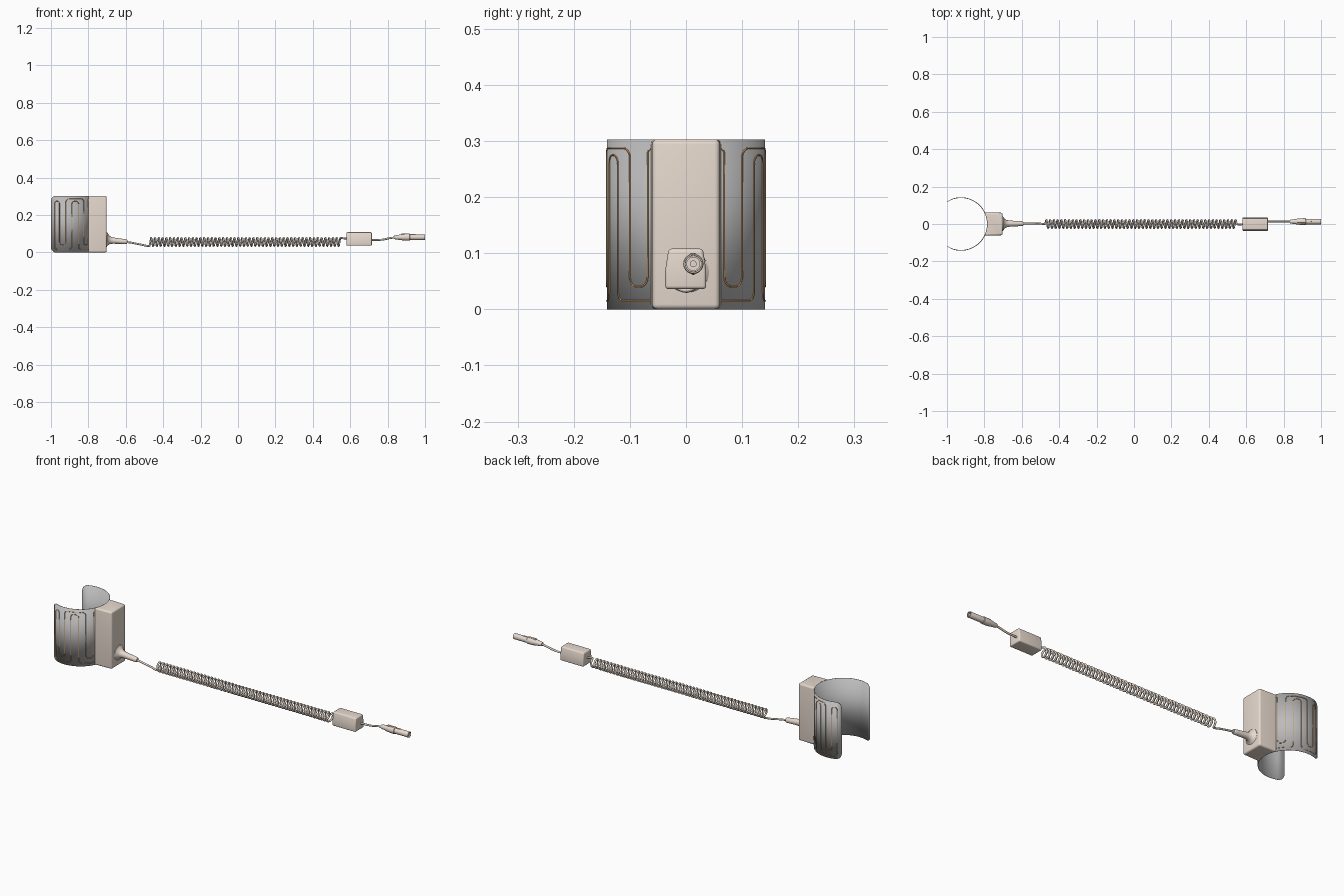
import bpy, bmesh
from math import sin, cos, pi, radians, sqrt, asin
from mathutils import Vector

if "Cube" in bpy.data.objects:
    bpy.data.objects.remove(bpy.data.objects["Cube"])

CX, R, H = -0.925, 0.140, 0.303      # cuff centre, radius, height


def material(name, rgb):
    m = bpy.data.materials.new(name)
    m.diffuse_color = (*rgb, 1)
    m.use_nodes = True
    m.node_tree.nodes["Principled BSDF"].inputs["Base Color"].default_value = m.diffuse_color
    return m


beige = material("beige_plastic", (0.80, 0.70, 0.62))
grey = material("grey_sheet", (0.50, 0.50, 0.51))
copper = material("copper_trace", (0.62, 0.30, 0.09))


def finish(ob, mat, angle=35):
    ob.data.materials.append(mat)
    bpy.ops.object.select_all(action='DESELECT')
    ob.select_set(True)
    bpy.context.view_layer.objects.active = ob
    if ob.type == 'CURVE':
        bpy.ops.object.convert(target='MESH')
        ob = bpy.context.object
    bpy.ops.object.shade_smooth_by_angle(angle=radians(angle))
    return ob


def from_bmesh(name, bm, mat):
    bmesh.ops.recalc_face_normals(bm, faces=bm.faces)
    me = bpy.data.meshes.new(name)
    bm.to_mesh(me)
    bm.free()
    ob = bpy.data.objects.new(name, me)
    bpy.context.collection.objects.link(ob)
    return finish(ob, mat)


def prism(name, outline, extrude, mat, bevel, keep=lambda e: True):
    """Extrude a closed outline, then round the chosen edges."""
    bm = bmesh.new()
    face = bm.faces.new([bm.verts.new(p) for p in outline])
    out = bmesh.ops.extrude_face_region(bm, geom=[face], use_keep_orig=True)
    moved = [g for g in out['geom'] if isinstance(g, bmesh.types.BMVert)]
    bmesh.ops.translate(bm, vec=extrude, verts=moved)
    bmesh.ops.recalc_face_normals(bm, faces=bm.faces)
    edges = [e for e in bm.edges if keep(e)]
    bmesh.ops.bevel(bm, geom=edges, offset=bevel, segments=4, profile=0.5, affect='EDGES')
    return from_bmesh(name, bm, mat)


def lathe(name, profile, origin, mat, tilt=0.0, n=32):
    """Revolve (distance, radius) pairs about the x axis."""
    bm = bmesh.new()
    rings = [[bm.verts.new((t, r * cos(2 * pi * i / n), r * sin(2 * pi * i / n)))
              for i in range(n)] for t, r in profile]
    for a, b in zip(rings, rings[1:]):
        for i in range(n):
            j = (i + 1) % n
            bm.faces.new((a[i], a[j], b[j], b[i]))
    bmesh.ops.remove_doubles(bm, verts=bm.verts, dist=1e-6)
    ob = from_bmesh(name, bm, mat)
    ob.location = origin
    ob.rotation_euler.y = tilt
    return ob


def tube(name, pts, radius, mat, kind='POLY', res=2):
    cu = bpy.data.curves.new(name, 'CURVE')
    cu.dimensions = '3D'
    cu.bevel_depth = radius
    cu.bevel_resolution = 2
    cu.use_fill_caps = True
    sp = cu.splines.new(kind)
    sp.points.add(len(pts) - 1)
    for p, co in zip(sp.points, pts):
        p.co = (*co, 1)
    if kind == 'NURBS':
        sp.order_u = 4
        sp.use_endpoint_u = True
        sp.resolution_u = res
    ob = bpy.data.objects.new(name, cu)
    bpy.context.collection.objects.link(ob)
    return finish(ob, mat, 60)


# Open cuff sheet with rounded free corners
half, corner, steps = radians(122.3), 0.03, 8
arc_c = corner / R
angles = [half - arc_c * (1 - cos(pi / 2 * k / steps)) for k in range(steps)]
main = half - arc_c
angles += [main - 2 * main * k / 64 for k in range(65)]
angles += [-a for a in reversed(angles[:steps])]
bm = bmesh.new()
cols = []
for a in angles:
    d = max(0.0, abs(a) - main) * R
    inset = corner - sqrt(max(0.0, corner ** 2 - d ** 2))
    x, y = CX + R * cos(a), R * sin(a)
    cols.append((bm.verts.new((x, y, inset)), bm.verts.new((x, y, H - inset))))
for (a, b), (c, d) in zip(cols, cols[1:]):
    bm.faces.new((a, c, d, b))
cuff = from_bmesh("cuff_sheet", bm, grey)
sol = cuff.modifiers.new("thickness", 'SOLIDIFY')
sol.thickness, sol.offset = 0.002, 0

# Heating traces: rounded serpentine wrapped onto each side of the cuff
route = [(20, .287), (29, .287), (29, .04), (45, .04), (45, .287), (88, .287), (88, .04),
         (102, .04), (102, .275), (113, .275), (113, .015), (75, .015), (75, .275),
         (59, .275), (59, .015), (20, .015)]
RT = R + 0.0012
flat = [Vector((radians(a) * RT, z)) for a, z in route]
path = [flat[0]]
for p, q, r in zip(flat, flat[1:], flat[2:]):
    f = min(0.017, (p - q).length * 0.48, (r - q).length * 0.48)
    s, e = q + (p - q).normalized() * f, q + (r - q).normalized() * f
    start = path[-1]
    if abs(s.x - start.x) > 0.01:                     # bend long horizontal runs
        path += [start.lerp(s, k / 6) for k in range(1, 6)]
    for k in range(7):                                # quarter-circle fillet
        t = pi / 2 * k / 6
        path.append(s + (q - s) * sin(t) + (e - q) * (1 - cos(t)))
path += [path[-1].lerp(flat[-1], k / 8) for k in range(1, 9)]
for side, label in ((-1, "front"), (1, "back")):
    tube(label + "_heating_trace",
         [(CX + RT * cos(p.x / RT), side * RT * sin(p.x / RT), p.y) for p in path],
         0.0015, copper)

# Housing block whose inner face follows the cuff
hw, RB = 0.062, R + 0.0005
lim = asin(hw / RB)
outline = [(CX + RB * cos(lim * (k / 8 - 1)), RB * sin(lim * (k / 8 - 1)), 0) for k in range(17)]
outline += [(-0.702, hw - 0.002, 0), (-0.702, -hw + 0.002, 0)]
prism("housing", outline, (0, 0, H), beige, 0.009,
      lambda e: any(v.co.x > -0.75 for v in e.verts))

# Flared strain relief
lathe("strain_relief",
      [(0, 0), (0, .039), (.008, .039), (.012, .034), (.018, .026), (.026, .0205), (.036, .0175),
       (.05, .016), (.10, .0135), (.113, .0125), (.117, .010), (.117, 0)],
      (-0.709, 0.002, 0.067), beige, tilt=0.09)

# Coiled cable with straight lead-in and lead-out
turns, per, rc, zc = 50, 16, 0.022, 0.056
x0, x1 = -0.474, 0.548
pts = [(-0.61, 0.002, 0.058), (-0.57, 0.002, 0.053), (-0.53, 0.002, 0.044), (-0.50, 0.003, 0.038),
       (-0.485, -0.001, 0.034)]
n = turns * per + per // 2
for i in range(n + 1):
    a = -pi / 2 + 2 * pi * i / per
    pts.append((x0 + (x1 - x0) * i / n, rc * cos(a), zc + rc * sin(a)))
pts += [(0.556, -0.004, 0.077), (0.57, -0.002, 0.074), (0.60, 0, 0.073)]
tube("coiled_cable", pts, 0.005, beige, 'NURBS')

# In-line module: prism with tapered upper half
prism("inline_module",
      [(0.58, y, z) for y, z in ((-.037, .036), (.036, .036), (.036, .07), (.030, .108),
                                 (-.031, .108), (-.037, .07))],
      (0.136, 0, 0), beige, 0.006, lambda e: e.calc_face_angle(0) > 0.5)

# Short cable to the plug
tube("plug_cable", [(0.70, .013, .066), (0.74, .013, .066), (0.775, .013, .067),
                    (0.81, .013, .077), (0.835, .013, .080), (0.86, .013, .081)],
     0.005, beige, 'NURBS', 6)

# Plug: boot, collar, hollow barrel and centre pin
lathe("plug",
      [(0, 0), (0, .009), (.003, .0105), (.02, .0125), (.045, .0165), (.055, .0175), (.078, .018),
       (.082, .018), (.084, .0165), (.084, .015), (.163, .015), (.165, .0145), (.165, .0115),
       (.14, .0115), (.14, .006), (.162, .006), (.162, 0)],
      (0.835, 0.013, 0.081), beige)

# Latch key on the plug
prism("plug_key", [(0.872, .0065, .090), (0.872, .0185, .090), (0.872, .0185, .100),
                   (0.872, .0065, .100)], (0.046, 0, 0), beige, 0.002)
prism("plug_barrel_key", [(0.918, .010, .092), (0.918, .016, .092), (0.918, .016, .098),
                          (0.918, .010, .098)], (0.03, 0, 0), beige, 0.001)
